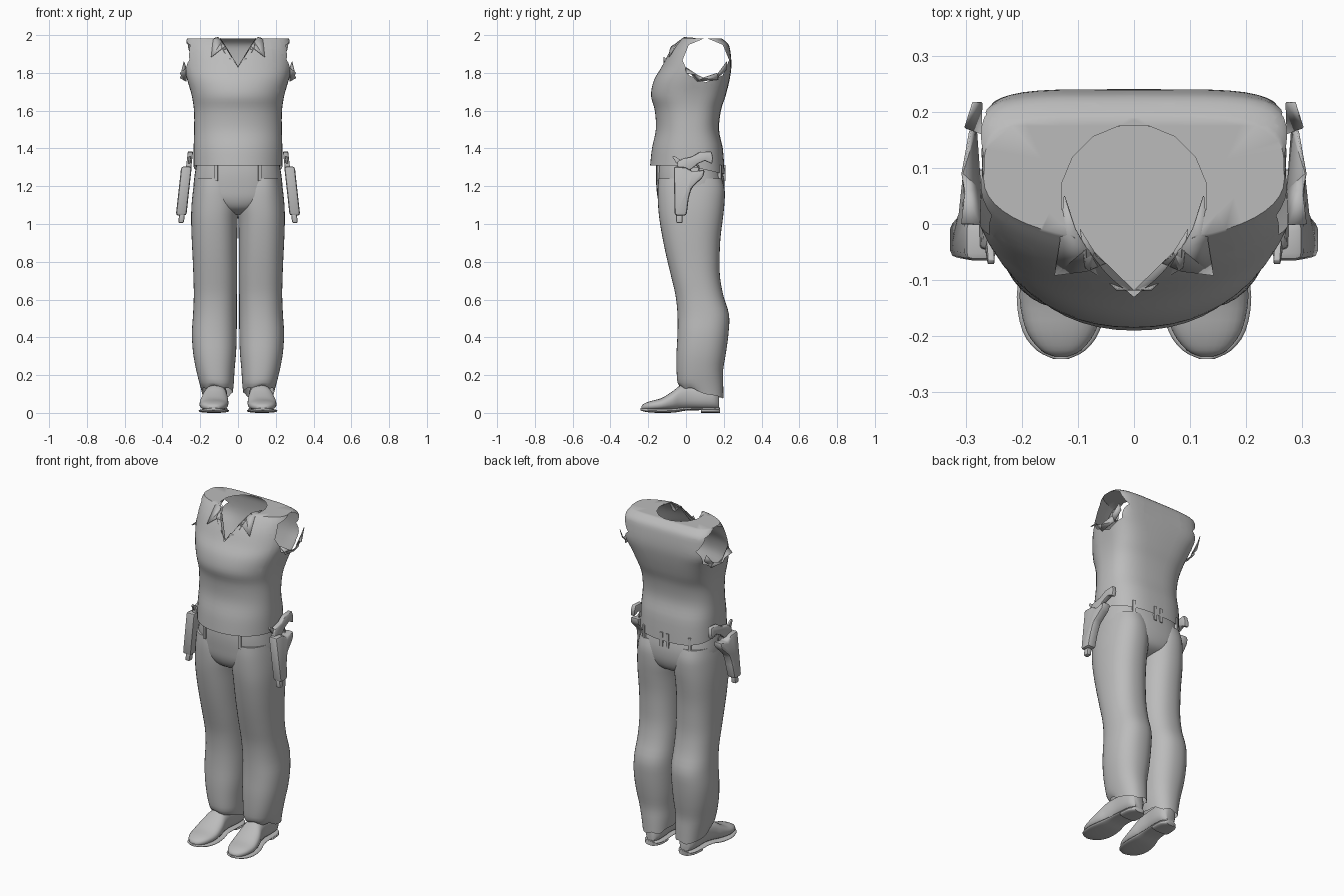
import bpy, bmesh
from math import sin, cos, pi, radians
from mathutils import Vector

if "Cube" in bpy.data.objects:
    bpy.data.objects.remove(bpy.data.objects["Cube"])

GREY = (0.5, 0.5, 0.5, 1)
mat = bpy.data.materials.new("plain grey")
mat.use_nodes = True
mat.diffuse_color = GREY
mat.node_tree.nodes["Principled BSDF"].inputs["Base Color"].default_value = GREY


def finish(bm, name, angle=50, recalc=True):
    if recalc:
        bmesh.ops.recalc_face_normals(bm, faces=bm.faces)
    me = bpy.data.meshes.new(name)
    bm.to_mesh(me)
    bm.free()
    me.materials.append(mat)
    ob = bpy.data.objects.new(name, me)
    bpy.context.collection.objects.link(ob)
    bpy.ops.object.select_all(action='DESELECT')
    ob.select_set(True)
    bpy.context.view_layer.objects.active = ob
    bpy.ops.object.shade_smooth_by_angle(angle=radians(angle))
    return ob


def spline(rows, steps):
    """Smoothly resample a list of section rows."""
    out = []
    for i in range(len(rows) - 1):
        a, b = rows[max(i - 1, 0)], rows[i]
        c, d = rows[i + 1], rows[min(i + 2, len(rows) - 1)]
        for s in range(steps):
            t = s / steps
            out.append([0.5 * (2 * q + (r - p) * t + (2 * p - 5 * q + 4 * r - u) * t * t
                               + (3 * q - p - 3 * r + u) * t ** 3)
                        for p, q, r, u in zip(a, b, c, d)])
    return out + [list(rows[-1])]


def power(v, n):
    return (1 if v >= 0 else -1) * abs(v) ** (2 / n)


def loft(rings, caps=(False, False)):
    bm = bmesh.new()
    loops = [[bm.verts.new(p) for p in ring] for ring in rings]
    n = len(loops[0])
    for a, b in zip(loops, loops[1:]):
        for i in range(n):
            j = (i + 1) % n
            bm.faces.new((a[i], a[j], b[j], b[i]))
    for loop, cap in zip((loops[0], loops[-1]), caps):
        if cap:
            bm.faces.new(loop)
    return bm


def body_ring(z, x0, x1, front, back, nf=2.2, nb=2.2, mid=0.5, n=40):
    """Level cross-section, with its own squareness in front and behind."""
    cx, hx, cy = (x0 + x1) / 2, (x1 - x0) / 2, front + (back - front) * mid
    ring = []
    for i in range(n):
        a = 2 * pi * i / n
        e = nb if sin(a) > 0 else nf
        reach = back - cy if sin(a) > 0 else cy - front
        ring.append(Vector((cx + hx * power(cos(a), e), cy + reach * power(sin(a), e), z)))
    return ring


def cut_hole(bm, planes, zone):
    """Cut along each plane, then delete zone faces lying inside all of them."""
    for co, no in planes:
        faces = [f for f in bm.faces if zone(f.calc_center_median())]
        geom = faces + list({e for f in faces for e in f.edges}) + list({v for f in faces for v in f.verts})
        bmesh.ops.bisect_plane(bm, geom=geom, plane_co=co, plane_no=no, dist=0.0001)
    gone = []
    for f in bm.faces:
        c = f.calc_center_median()
        if zone(c) and all((c - Vector(co)).dot(Vector(no)) < 0 for co, no in planes):
            gone.append(f)
    bmesh.ops.delete(bm, geom=gone, context='FACES')


# Sleeveless shirt: height, half width, front, back, rear squareness
rows = [(1.31, .235, -.19, .205, 2.8), (1.40, .235, -.18, .195, 2.8), (1.50, .232, -.16, .175, 2.8),
        (1.60, .233, -.165, .185, 3), (1.68, .245, -.185, .21, 3.5), (1.76, .268, -.17, .23, 4),
        (1.83, .287, -.13, .24, 5), (1.90, .287, -.095, .237, 5), (1.95, .283, -.06, .225, 5),
        (1.982, .268, -.03, .19, 4)]
rings = [body_ring(z, -w, w, f, b, 2.1, nb, .5, 48) for z, w, f, b, nb in spline(rows, 4)]
for k, ring in enumerate(rings[:4]):
    for p in ring:
        p.z -= .045 * max(0, p.y / .2) * (1 - k / 4)
bm = loft(rings, (False, True))
octagon = [((0, .105 + .115 * cos(a), 1.868 + .108 * sin(a)), (0, cos(a), sin(a)))
           for a in (pi / 8 + i * pi / 4 for i in range(8))]
for side in (-1, 1):
    cut_hole(bm, octagon, lambda c: c.x * side > .17 and c.z > 1.7)
neck = [((.128 * cos(a), .05 + .125 * sin(a), 0), (cos(a), sin(a), 0))
        for a in (i * pi / 8 for i in range(16))]
cut_hole(bm, neck, lambda c: c.z > 1.85 and abs(c.x) < .26)
vee = [((0, 0, 1.83), (s * .85, 0, -.53)) for s in (-1, 1)]
cut_hole(bm, vee, lambda c: c.z > 1.8 and c.y < .02 and abs(c.x) < .26)
finish(bm, "shirt")

# Trouser seat: height, half width, front, back
rows = [(1.05, .06, -.06, .10), (1.08, .14, -.12, .17), (1.13, .225, -.148, .198),
        (1.20, .235, -.157, .205), (1.27, .228, -.16, .195), (1.34, .215, -.155, .175)]
finish(loft([body_ring(z, -w, w, f, b, 2.4, 2.6) for z, w, f, b in spline(rows, 4)], (True, True)),
       "trouser_seat")

# Trouser legs: height, inner x, outer x, front, back
rows = [(.11, .028, .19, -.03, .198), (.16, .022, .205, -.045, .197), (.23, .018, .222, -.05, .197),
        (.32, .01, .238, -.05, .212), (.42, .007, .244, -.045, .225), (.52, .006, .238, -.045, .228),
        (.62, .006, .234, -.055, .198), (.72, .005, .236, -.078, .18), (.82, .005, .24, -.102, .178),
        (.92, .004, .245, -.123, .182), (1.02, .002, .248, -.14, .194), (1.10, -.004, .246, -.148, .203),
        (1.18, .005, .238, -.15, .205), (1.24, .02, .228, -.145, .19)]
for side, label in ((1, "left"), (-1, "right")):
    rings = [body_ring(z, a, b, f, k, 2.3, 2.3) for z, a, b, f, k in spline(rows, 3)]
    for i, ring in enumerate(rings[:3]):
        for p in ring:
            p.z += (.03 - .05 * (p.y + .03) / .2) * (1 - i / 3)
            p.z += .007 * sin(p.x * 70 + p.y * 40) * (1 - i / 3)
    for ring in rings:
        for p in ring:
            p.x *= side
    finish(loft(rings, (False, True)), label + "_trouser_leg")


# Shoes: y, centre x, half width, bottom, top
def shoe_ring(y, cx, w, lo, hi, side, n=24):
    return [Vector((side * (cx + w * power(cos(a), 2.4)), y,
                    (lo + hi) / 2 + (hi - lo) / 2 * power(sin(a), 2.4)))
            for a in (2 * pi * i / n for i in range(n))]


upper = [(-.236, .13, .012, .02, .034), (-.225, .13, .036, .015, .047), (-.19, .13, .062, .012, .062),
         (-.13, .128, .076, .012, .078), (-.07, .124, .072, .014, .115), (-.03, .12, .062, .018, .145),
         (.03, .116, .054, .022, .155), (.10, .113, .056, .02, .155), (.15, .112, .05, .02, .14),
         (.175, .112, .03, .02, .12)]
sole = [(-.241, .13, .012, .014, .026), (-.225, .13, .044, .008, .026), (-.19, .13, .069, .002, .024),
        (-.13, .128, .081, 0, .022), (-.06, .124, .074, .002, .024), (.0, .119, .06, .012, .03),
        (.08, .114, .058, .014, .03), (.15, .112, .053, .012, .03), (.178, .112, .03, .012, .03)]
heel = [(.08, .114, .052, 0, .025), (.09, .114, .058, 0, .025), (.15, .112, .054, 0, .025),
        (.18, .112, .032, 0, .025)]
for side, label in ((1, "left"), (-1, "right")):
    for part, rows in (("shoe_upper", upper), ("shoe_sole", sole), ("shoe_heel", heel)):
        rings = [shoe_ring(*r, side) for r in spline(rows, 3)]
        finish(loft(rings, (True, True)), label + "_" + part)


# Holster and pistol: flat side profiles thickened along x, leaning out downward
def plate(name, profile, thick, side, bevel=.008, shift=0.0):
    bm = bmesh.new()
    near = [bm.verts.new((.272 + shift + (1.31 - z) * .11 - thick / 2, y, z)) for y, z in profile]
    far = [bm.verts.new((v.co.x + thick, v.co.y, v.co.z)) for v in near]
    bm.faces.new(near)
    bm.faces.new(far)
    for i in range(len(near)):
        j = (i + 1) % len(near)
        bm.faces.new((near[i], near[j], far[j], far[i]))
    bmesh.ops.recalc_face_normals(bm, faces=bm.faces)
    bmesh.ops.bevel(bm, geom=bm.edges[:], offset=bevel, segments=2, affect='EDGES', profile=.5)
    for v in bm.verts:
        v.co.x *= side
    finish(bm, name, 40)


holster = [(-.065, 1.305), (0, 1.30), (.035, 1.275), (.10, 1.29), (.092, 1.25), (.03, 1.19),
           (.015, 1.14), (.003, 1.045), (-.06, 1.045)]
grip = [(-.045, 1.33), (-.02, 1.345), (.03, 1.355), (.07, 1.38), (.135, 1.385), (.143, 1.35),
        (.138, 1.318), (.10, 1.335), (.06, 1.318), (.03, 1.29), (-.045, 1.27)]
hammer = [(-.05, 1.32), (-.072, 1.355), (-.064, 1.362), (-.03, 1.34), (-.02, 1.32)]
muzzle = [(-.052, 1.06), (-.018, 1.06), (-.018, 1.005), (-.052, 1.005)]
for side, label in ((1, "left"), (-1, "right")):
    plate(label + "_holster", holster, .056, side, .013)
    plate(label + "_pistol_grip", grip, .028, side, .007, -.012)
    plate(label + "_pistol_hammer", hammer, .012, side, .002, -.012)
    plate(label + "_pistol_barrel", muzzle, .03, side, .008, -.004)
    # Trigger guard ring
    bpy.ops.mesh.primitive_torus_add(major_radius=.024, minor_radius=.004, major_segments=20,
                                     minor_segments=8, location=(side * .262, .045, 1.292),
                                     rotation=(0, pi / 2, 0))
    bpy.context.object.name = label + "_trigger_guard"
    bpy.context.object.data.materials.append(mat)
    bpy.ops.object.shade_smooth_by_angle(angle=radians(50))

# Belt loops around the waist
for i, (x, y, turn) in enumerate([(.115, -.147, .25), (-.115, -.147, -.25), (.02, .2, 0), (-.02, .2, 0),
                                  (.15, .18, -.4), (-.15, .18, .4)]):
    bpy.ops.mesh.primitive_cube_add(size=1, location=(x, y, 1.27), rotation=(0, 0, turn))
    loop = bpy.context.object
    loop.name = "belt_loop_%d" % (i + 1)
    loop.scale = (.017, .016, .085)
    loop.data.materials.append(mat)


# Thin cloth flaps: collar wings and torn sleeve edges
def flap(name, points, side):
    bm = bmesh.new()
    bm.faces.new([bm.verts.new((side * x, y, z)) for x, y, z in points])
    bmesh.ops.triangulate(bm, faces=bm.faces[:])
    ob = finish(bm, name, 20)
    mod = ob.modifiers.new("cloth", 'SOLIDIFY')
    mod.thickness = .004


wing = [(.125, .05, 1.985), (.105, -.01, 1.99), (.085, -.045, 1.965), (.05, -.07, 1.92), (.085, -.085, 1.93),
        (.142, -.092, 1.885), (.132, -.03, 1.975)]
lapel = [(.095, -.01, 1.985), (.07, -.05, 1.95), (.0, -.118, 1.835), (.03, -.115, 1.885), (.05, -.1, 1.87),
         (.085, -.08, 1.94)]
tear_low = [(.275, .0, 1.83), (.308, .0, 1.80), (.30, .06, 1.79), (.305, .09, 1.775), (.29, .165, 1.80),
            (.28, .17, 1.765), (.272, .06, 1.757)]
tear_back = [(.272, .16, 1.77), (.30, .17, 1.80), (.285, .215, 1.86), (.27, .215, 1.82)]
for side, label in ((1, "left"), (-1, "right")):
    flap(label + "_collar_wing", wing, side)
    flap(label + "_collar_lapel", lapel, side)
    flap(label + "_torn_sleeve_edge", tear_low, side)
    flap(label + "_torn_sleeve_back", tear_back, side)
